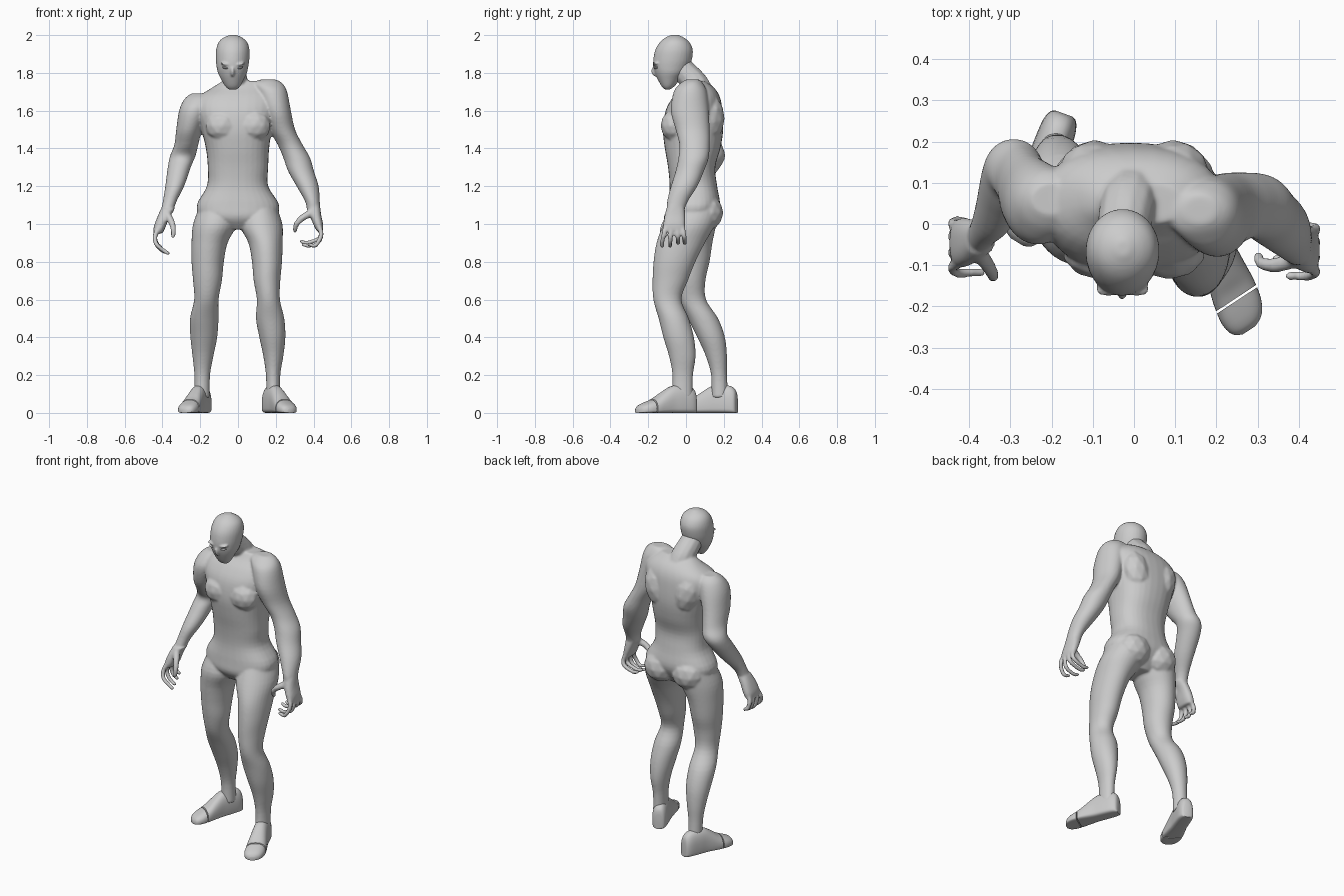
import bpy, bmesh
from math import sin, cos, pi, radians, copysign
from mathutils import Vector, Matrix


def power(v, e):
    return copysign(abs(v) ** e, v)


def smooth_stations(st, steps=4):
    # Catmull-Rom interpolation through the stations
    out = []
    for i in range(len(st) - 1):
        p = [st[max(0, min(len(st) - 1, i + k))] for k in (-1, 0, 1, 2)]
        for j in range(steps):
            t = j / steps
            out.append([0.5 * (2 * b + (c - a) * t + (2 * a - 5 * b + 4 * c - d) * t * t
                               + (3 * b - a - 3 * c + d) * t ** 3) for a, b, c, d in zip(*p)])
    return out + [list(st[-1])]


def bridge(bm, rings):
    vs = [[bm.verts.new(p) for p in r] for r in rings]
    n = len(vs[0])
    faces = [bm.faces.new((a[i], a[(i + 1) % n], b[(i + 1) % n], b[i]))
             for a, b in zip(vs, vs[1:]) for i in range(n)]
    faces += [bm.faces.new(vs[0]), bm.faces.new(vs[-1])]
    bmesh.ops.recalc_face_normals(bm, faces=faces)


def loft(bm, stations, e=1.0, n=32):
    # horizontal cross-sections: (z, x0, x1, y0, y1)
    rings = []
    for z, x0, x1, y0, y1 in smooth_stations(stations):
        rings.append([((x0 + x1) / 2 + (x1 - x0) / 2 * power(cos(2 * pi * i / n), e),
                       (y0 + y1) / 2 + (y1 - y0) / 2 * power(sin(2 * pi * i / n), e), z)
                      for i in range(n)])
    bridge(bm, rings)


def ball(bm, c, r, tilt=0.0):
    m = Matrix.Translation(c) @ Matrix.Rotation(tilt, 4, 'Y') @ Matrix.Diagonal((*r, 1))
    bmesh.ops.create_icosphere(bm, subdivisions=2, radius=1, matrix=m)


def tube(bm, pts, r0, r1):
    # rounded finger-like tube from overlapping balls
    path = smooth_stations(pts, 7)
    for i, p in enumerate(path):
        r = r0 + (r1 - r0) * i / (len(path) - 1)
        ball(bm, Vector(p), (r, r, r))


def finish(bm, name, voxel=0, relax=0):
    me = bpy.data.meshes.new(name)
    bm.to_mesh(me)
    bm.free()
    ob = bpy.data.objects.new(name, me)
    bpy.context.collection.objects.link(ob)
    for f in me.polygons:
        f.use_smooth = True
    if voxel:
        rm = ob.modifiers.new("fuse", 'REMESH')
        rm.mode = 'VOXEL'
        rm.voxel_size = voxel
        rm.use_smooth_shade = True
        sm = ob.modifiers.new("relax", 'SMOOTH')
        sm.factor = 0.5
        sm.iterations = relax
    return ob


# ---- body: torso, limbs and neck fused into one skin
body = bmesh.new()
loft(body, [(.97, -.06, .06, -.05, .10), (1.03, -.19, .19, -.095, .15), (1.10, -.218, .218, -.095, .18),
            (1.2, -.165, .16, -.087, .165), (1.3, -.16, .16, -.095, .155), (1.4, -.17, .165, -.112, .182),
            (1.5, -.195, .18, -.122, .197), (1.6, -.225, .21, -.108, .193), (1.67, -.21, .21, -.07, .18),
            (1.72, -.14, .17, -.025, .15), (1.757, -.08, .12, .0, .10)], e=0.85)
for s in (-1, 1):
    ball(body, (s * .095, .115, 1.06), (.10, .083, .095))            # buttock
    ball(body, (s * .085, -.065, 1.52), (.09, .07, .085))            # pectoral
    ball(body, (s * .095, .125, 1.56), (.085, .08, .13), s * .25)    # shoulder blade
tube(body, [(-.005, .075, 1.69), (-.015, .045, 1.75), (-.027, -.02, 1.82), (-.03, -.05, 1.87)], .075, .06)

# arms
loft(body, [(1.69, -.25, -.15, .02, .10), (1.66, -.285, -.13, -.02, .13), (1.6, -.312, -.15, -.05, .15),
            (1.5, -.327, -.19, -.03, .17), (1.42, -.337, -.21, .02, .19), (1.36, -.36, -.225, .06, .207),
            (1.3, -.372, -.25, .03, .18), (1.2, -.385, -.285, -.03, .10), (1.12, -.398, -.325, -.055, .03),
            (1.06, -.41, -.345, -.075, .0)])
loft(body, [(1.765, .12, .20, .0, .07), (1.745, .08, .235, -.03, .09), (1.70, .10, .26, -.065, .11),
            (1.6, .13, .28, -.08, .12), (1.5, .165, .302, -.055, .125), (1.42, .21, .342, -.035, .125),
            (1.35, .24, .382, -.04, .12), (1.28, .265, .402, -.055, .095), (1.2, .31, .427, -.08, .06),
            (1.12, .355, .433, -.10, .01), (1.07, .365, .437, -.10, -.01)])

# legs
loft(body, [(1.1, -.2, -.03, -.06, .17), (1.0, -.238, -.008, -.10, .16), (.9, -.246, -.055, -.09, .14),
            (.8, -.246, -.075, -.078, .125), (.7, -.238, -.085, -.065, .103), (.6, -.232, -.103, -.04, .106),
            (.5, -.254, -.103, .01, .17), (.4, -.252, -.11, .06, .206), (.3, -.241, -.13, .105, .217),
            (.2, -.231, -.148, .133, .217), (.08, -.23, -.15, .135, .225)])
loft(body, [(1.1, .03, .2, -.07, .18), (1.0, .008, .235, -.12, .155), (.9, .055, .236, -.156, .10),
            (.8, .074, .233, -.172, .05), (.7, .083, .224, -.177, .01), (.6, .1, .222, -.173, -.024),
            (.5, .095, .245, -.145, .015), (.4, .113, .251, -.12, .042), (.3, .134, .24, -.09, .051),
            (.2, .148, .224, -.072, .037), (.08, .15, .224, -.075, .035)])

# hands: palm, four curled fingers and a thumb
loft(body, [(1.10, .362, .434, -.098, -.008), (1.05, .378, .44, -.112, -.005),
            (1.0, .398, .45, -.12, -.005), (.965, .415, .45, -.118, -.01)], e=0.8)
for y, out, tip in ((-.108, -.018, .375), (-.078, -.006, .345), (-.048, .006, .335), (-.018, .012, .34)):
    up = .015 if out > 0 else 0
    tube(body, [(.43, y, .985), (.441, y + out / 2, .945), (.425, y + out, .905 + up),
                (tip + .03, y + out, .885 + up), (tip, y + out, .892 + up)], .0145, .011)
tube(body, [(.39, -.085, 1.06), (.345, -.10, 1.035), (.31, -.095, 1.0), (.302, -.078, .965)], .022, .012)

loft(body, [(1.08, -.408, -.335, -.075, .005), (1.03, -.43, -.365, -.095, .012),
            (.98, -.447, -.385, -.105, .014), (.95, -.447, -.40, -.10, .01)], e=0.8)
for y, out, tip, low in ((-.093, -.025, -.37, .845), (-.064, -.01, -.385, .85),
                         (-.034, .006, -.40, .865), (-.006, .014, -.41, .88)):
    tube(body, [(-.425, y, .97), (-.44, y + out / 2, .93), (-.43, y + out, .89),
                (tip - .02, y + out, low + .012), (tip, y + out, low)], .0145, .011)
tube(body, [(-.375, -.07, 1.05), (-.352, -.105, 1.01), (-.342, -.125, .97), (-.344, -.128, .935)], .021, .012)
finish(body, "body", .0065, 7)

# ---- head with nose ridge and brow
head = bmesh.new()
loft(head, [(1.712, -.05, -.005, -.112, -.085), (1.73, -.068, .012, -.13, -.06), (1.77, -.092, .033, -.152, -.028),
            (1.8, -.106, .047, -.165, .0), (1.83, -.113, .054, -.173, .017), (1.87, -.117, .06, -.173, .031),
            (1.92, -.116, .061, -.163, .036), (1.96, -.104, .05, -.14, .02), (1.985, -.08, .025, -.112, -.008),
            (2.001, -.042, -.01, -.077, -.04)])
ball(head, (-.029, -.164, 1.81), (.012, .02, .03))
for s in (-1, 1):
    ball(head, (-.028 + s * .037, -.158, 1.846), (.03, .019, .008), s * -.2)
finish(head, "head", .0055, 4)

# ---- eyes
for s in (-1, 1):
    eye = bmesh.new()
    ball(eye, (-.028 + s * .038, -.157, 1.827), (.019, .014, .0065), s * -.2)
    finish(eye, "eye")


# ---- feet: shoe and separate toe cap, sections (distance, half width, height)
def foot_part(name, side, heel, yaw, sections, n=32):
    bm = bmesh.new()
    d = Vector((side * sin(yaw), -cos(yaw), 0))
    out = Vector((side * cos(yaw), sin(yaw), 0))
    rings = []
    for t, w, h in smooth_stations(sections):
        ring = []
        for i in range(n):
            a = 2 * pi * i / n
            c, s = cos(a), sin(a)
            x = w * power(c, .8 if s > 0 else .5)
            z = h * .35 + (h * .65 * power(s, .9) if s > 0 else h * .35 * power(s, .4))
            skew = .2 * x * min(1, t / .2)
            ring.append(Vector((*heel, max(z, 0))) + d * (t - skew) + out * x)
        rings.append(ring)
    bridge(bm, rings)
    ob = finish(bm, name)
    bpy.ops.object.select_all(action='DESELECT')
    ob.select_set(True)
    bpy.context.view_layer.objects.active = ob
    bpy.ops.object.shade_smooth_by_angle(angle=radians(50))


shoe = [(0, .022, .09), (.008, .034, .12), (.035, .043, .142), (.09, .046, .148), (.14, .047, .14),
        (.19, .052, .11), (.225, .056, .085), (.248, .057, .072)]
cap = [(.254, .057, .068), (.28, .056, .058), (.305, .049, .047), (.322, .037, .036), (.332, .018, .022)]
for side, heel, yaw in ((1, (.155, .05), radians(22)), (-1, (-.17, .268), radians(20))):
    foot_part("shoe", side, heel, yaw, shoe)
    foot_part("toe_cap", side, heel, yaw, cap)
